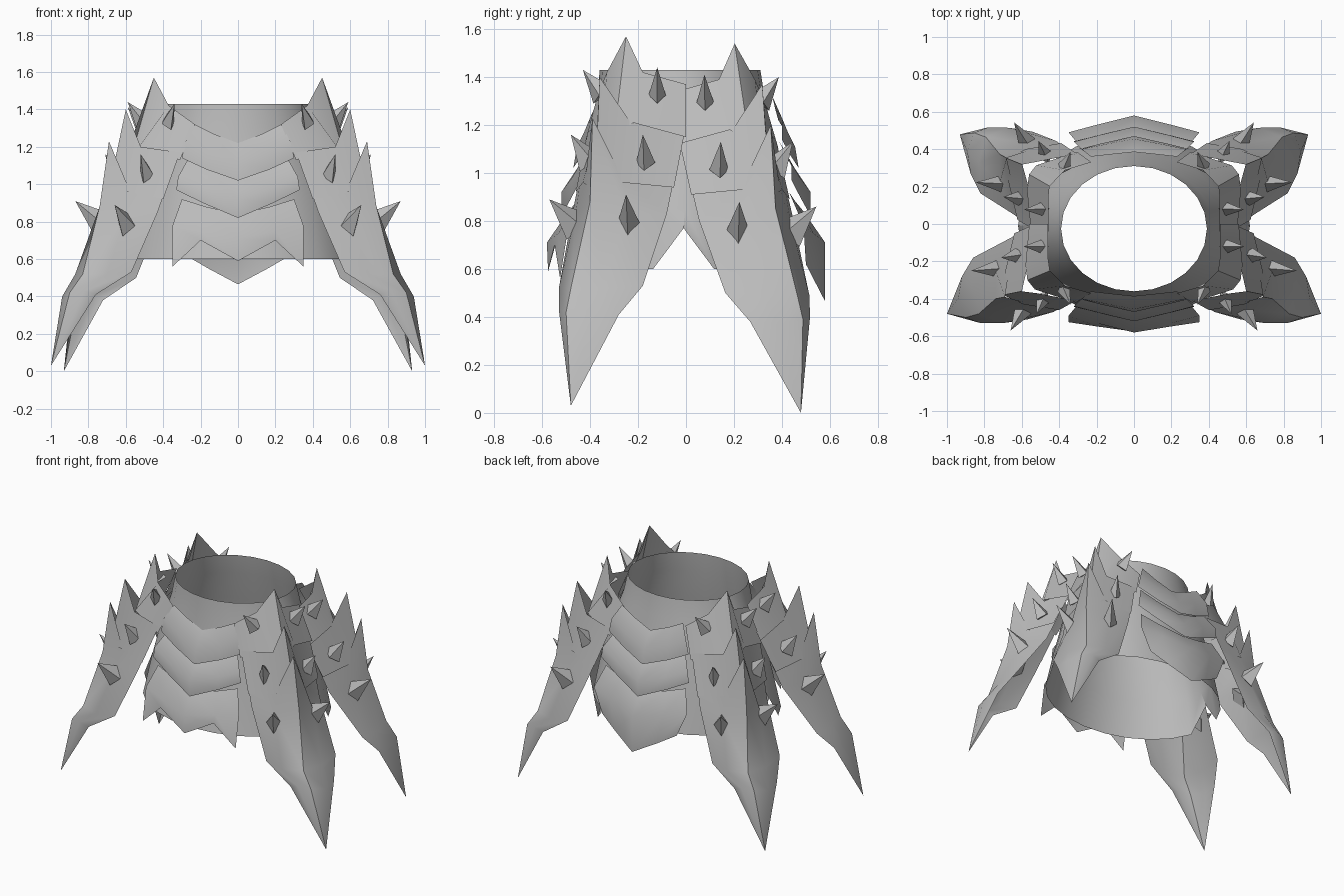
import bpy, bmesh, math
from mathutils import Vector

cube = bpy.data.objects.get("Cube")
if cube:
    bpy.data.objects.remove(cube)

steel = bpy.data.materials.new("plain_grey")
steel.use_nodes = True
GREY = (0.5, 0.5, 0.5, 1)
steel.diffuse_color = GREY
steel.node_tree.nodes["Principled BSDF"].inputs["Base Color"].default_value = GREY


def sheet(name, rows, closed=False):
    """Skin a list of equally long point rows into a smooth sheet."""
    bm = bmesh.new()
    grid = [[bm.verts.new(p) for p in row] for row in rows]
    n = len(rows[0])
    for a, b in zip(grid, grid[1:]):
        for i in range(n if closed else n - 1):
            j = (i + 1) % n
            bm.faces.new((a[i], b[i], b[j], a[j]))
    bmesh.ops.remove_doubles(bm, verts=bm.verts, dist=0.0005)
    bmesh.ops.recalc_face_normals(bm, faces=bm.faces)
    # turn the sheet outwards
    if sum(f.normal.dot(f.calc_center_median() * Vector((1, 1, 0))) for f in bm.faces) < 0:
        bmesh.ops.reverse_faces(bm, faces=bm.faces)
    return finish(name, bm)


def finish(name, bm):
    me = bpy.data.meshes.new(name)
    bm.to_mesh(me)
    bm.free()
    me.materials.append(steel)
    ob = bpy.data.objects.new(name, me)
    bpy.context.collection.objects.link(ob)
    bpy.ops.object.select_all(action='DESELECT')
    ob.select_set(True)
    bpy.context.view_layer.objects.active = ob
    bpy.ops.object.shade_smooth_by_angle(angle=math.radians(40))
    return ob


def thorn(name, base, tip, radius):
    """Four-sided spike, taller than wide, sunk a little into its plate."""
    base, tip = Vector(base), Vector(tip)
    axis = (tip - base).normalized()
    side = axis.cross(Vector((0, 0, 1))).normalized()
    up = side.cross(axis)
    bm = bmesh.new()
    root = base - axis * 0.02
    ring = [bm.verts.new(root + d * radius) for d in (side * 0.8, up * 1.2, -side * 0.8, -up * 1.2)]
    apex = bm.verts.new(tip)
    for i in range(4):
        bm.faces.new((ring[i], ring[(i + 1) % 4], apex))
    bm.faces.new(ring[::-1])
    bmesh.ops.recalc_face_normals(bm, faces=bm.faces)
    finish(name, bm)


# Inner skirt: half width, front y, back y, height
SKIRT = [(.39, -.36, .31, 1.43), (.42, -.37, .33, 1.3), (.50, -.40, .38, 1.1),
         (.57, -.44, .43, .85), (.62, -.50, .48, .6)]
rows = []
for rx, front, back, z in SKIRT:
    row = []
    for k in range(24):
        a = math.tau * k / 24
        c, s = math.cos(a), math.sin(a)
        low = .77 if abs(s) < 0.2 else z
        row.append((rx * c, (front + back) / 2 + (back - front) / 2 * s, max(z, low) if z < .7 else z))
    rows.append(row)
sheet("inner_skirt", rows, closed=True)

# Centre plates: half width, (edge, middle, centre) heights, edge y, centre y
CENTRE = {
    "upper": [(.23, (1.32, 1.27, 1.22), .36, .385), (.28, (1.23, 1.17, 1.11), .40, .455),
              (.30, (1.14, 1.08, 1.02), .40, .47)],
    "middle": [(.27, (1.13, 1.08, 1.03), .39, .44), (.32, (1.04, .98, .92), .44, .52),
               (.33, (.97, .90, .82), .44, .52)],
    "lower": [(.30, (.92, .88, .84), .43, .49), (.35, (.78, .75, .71), .49, .58),
              (.35, (.56, .70, .59), .525, .575)],
}
BACK_HEM = (.28, (.62, .55, .465), .50, .58)
for side, sign in (("front", -1), ("back", 1)):
    for level, spec in CENTRE.items():
        if sign > 0 and level == "lower":
            spec = spec[:2] + [BACK_HEM]
        rows = []
        for w, (ze, zm, zc), ye, yc in spec:
            ym = ye + (yc - ye) * 0.45
            half = [(w, ye, ze), (w * 0.57, ym, zm)]
            row = [(-x, y, z) for x, y, z in half] + [(0, yc, zc)] + half[::-1]
            rows.append([(x, sign * y, z) for x, y, z in row])
        sheet(f"{side}_{level}_centre_plate", rows)

# Corner plates: each row runs front edge, front middle, ridge, side middle, side edge
HIP = [[(.23, -.37, 1.32), (.37, -.33, 1.42), (.45, -.25, 1.57), (.46, -.18, 1.42), (.46, .0, 1.37)],
       [(.31, -.42, 1.13), (.53, -.35, 1.2), (.57, -.30, 1.15), (.58, -.22, 1.21), (.56, .0, 1.15)]]
THIGH = [[(.31, -.41, 1.17), (.52, -.37, 1.2), (.60, -.36, 1.40), (.57, -.23, 1.21), (.53, .0, 1.2)],
         [(.40, -.46, .92), (.59, -.43, .96), (.70, -.38, .93), (.69, -.26, .96), (.64, -.05, .94)]]
LEG = [[(.36, -.43, 1.05), (.58, -.42, .97), (.69, -.39, 1.23), (.67, -.26, .97), (.56, -.02, 1.12)],
       [(.43, -.47, .85), (.60, -.46, .83), (.74, -.40, .88), (.74, -.25, .83), (.67, -.08, .83)],
       [(.57, -.51, .53), (.70, -.53, .52), (.83, -.48, .52), (.87, -.34, .52), (.86, -.18, .53)],
       [(.76, -.52, .41), (.82, -.53, .43), (.90, -.50, .42), (.94, -.40, .40), (.92, -.28, .41)],
       [(1, -.48, .03)] * 5]
# Thorns: base, tip, radius
THORNS = [((.37, -.36, 1.34), (.34, -.43, 1.43), .045), ((.51, -.12, 1.34), (.59, -.12, 1.44), .045),
          ((.49, -.41, 1.06), (.52, -.48, 1.16), .05), ((.64, -.17, 1.06), (.71, -.18, 1.16), .05),
          ((.60, -.47, .79), (.66, -.57, .89), .06), ((.74, -.24, .80), (.87, -.25, .91), .06)]


def place(p, sx, back):
    x, y, z = p
    if back:
        x, y, z = x * (1 - .07 * (1.5 - z) / 1.5), -y - .03 * z, z - .03
    return (sx * x, y, max(z, 0))


for back in (False, True):
    for sx, hand in ((1, "left"), (-1, "right")):
        label = f"{'back' if back else 'front'}_{hand}"
        for part, spec in (("hip_plate", HIP), ("thigh_plate", THIGH), ("leg_plate", LEG)):
            sheet(f"{label}_{part}", [[place(p, sx, back) for p in row] for row in spec])
        for i, (base, tip, r) in enumerate(THORNS):
            thorn(f"{label}_thorn_{i + 1}", place(base, sx, back), place(tip, sx, back), r)
